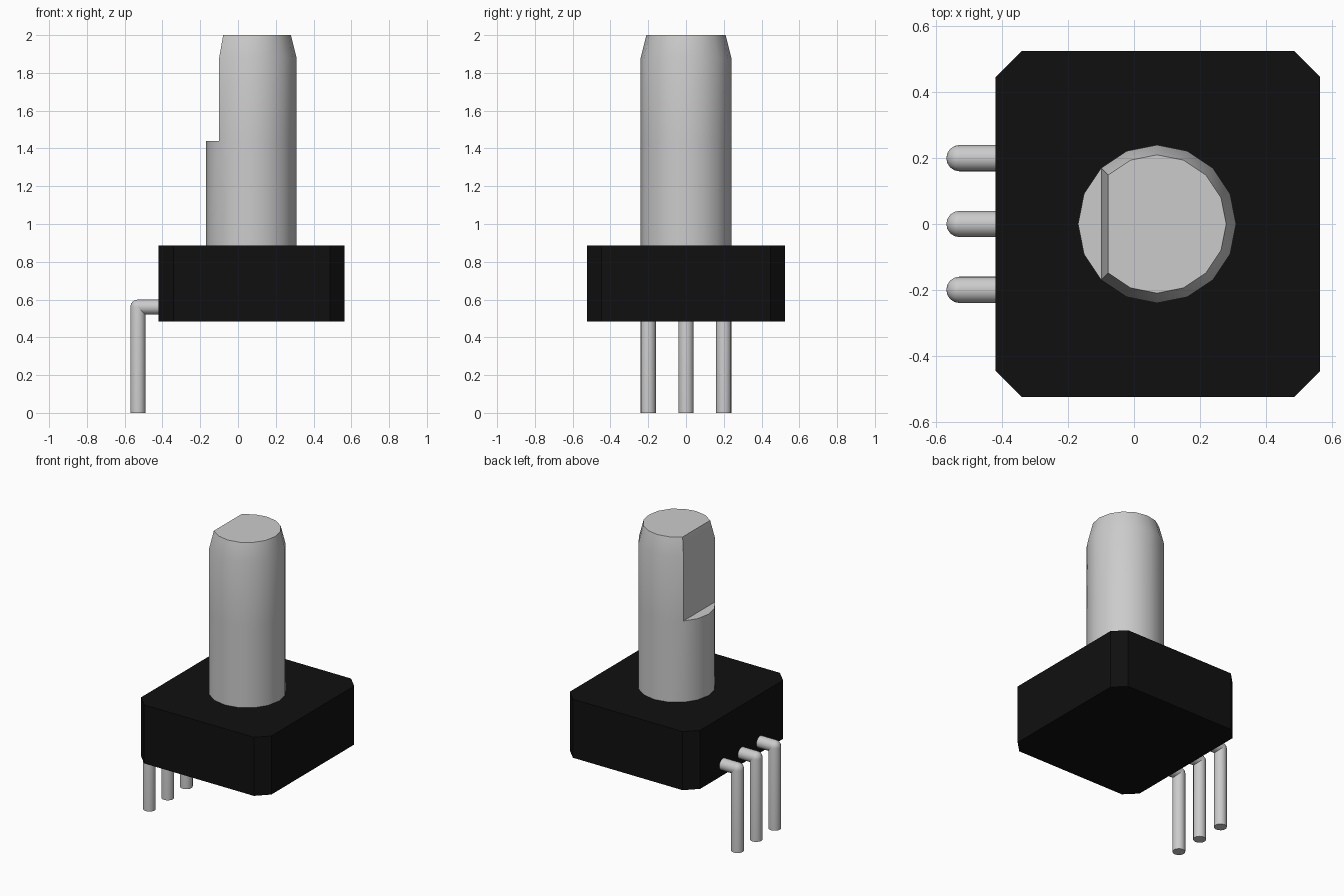
import bpy, bmesh, math

default = bpy.data.objects.get("Cube")
if default:
    bpy.data.objects.remove(default, do_unlink=True)


def material(name, rgb):
    m = bpy.data.materials.new(name)
    m.use_nodes = True
    m.diffuse_color = (*rgb, 1)
    m.node_tree.nodes["Principled BSDF"].inputs["Base Color"].default_value = (*rgb, 1)
    return m


METAL = material("light grey metal", (0.6, 0.6, 0.6))
BLACK = material("black plastic", (0.005, 0.005, 0.005))


def finish(name, bm, mat):
    """Turn a bmesh into a smooth-shaded object with sharp edges kept."""
    bmesh.ops.recalc_face_normals(bm, faces=bm.faces)
    mesh = bpy.data.meshes.new(name)
    bm.to_mesh(mesh)
    bm.free()
    mesh.materials.append(mat)
    ob = bpy.data.objects.new(name, mesh)
    bpy.context.collection.objects.link(ob)
    bpy.ops.object.select_all(action='DESELECT')
    ob.select_set(True)
    bpy.context.view_layer.objects.active = ob
    bpy.ops.object.shade_smooth_by_angle(angle=math.radians(30))
    return ob


def bridge(bm, a, b):
    """Wall of quads between two closed loops of equal length."""
    for i in range(len(a)):
        j = (i + 1) % len(a)
        bm.faces.new((a[i], a[j], b[j], b[i]))


# Housing: block with chamfered vertical corners
X0, X1, Y, Z0, Z1, C = -0.42, 0.565, 0.525, 0.485, 0.885, 0.078
outline = [(X0 + C, -Y), (X1 - C, -Y), (X1, -Y + C), (X1, Y - C),
           (X1 - C, Y), (X0 + C, Y), (X0, Y - C), (X0, -Y + C)]
bm = bmesh.new()
low, high = [[bm.verts.new((x, y, z)) for x, y in outline] for z in (Z0, Z1)]
bridge(bm, low, high)
bm.faces.new(low)
bm.faces.new(high)
finish("housing", bm, BLACK)

# Shaft: 16-sided rod, flat cut on the -x side of its upper part, tapered tip
SIDES, SHAFT_X = 16, 0.07
bm = bmesh.new()


def ring(radius, z, steps):
    angles = [math.tau * s / SIDES for s in steps]
    return [bm.verts.new((SHAFT_X + radius * math.cos(a), radius * math.sin(a), z))
            for a in angles]


full, kept = range(-6, 10), range(-6, 7)
base = ring(0.24, 0.88, full)
step = ring(0.24, 1.44, full)
shoulder = ring(0.24, 1.88, kept)
tip = ring(0.21, 2.0, kept)
n = len(kept)
bridge(bm, base, step)
bridge(bm, step[:n], shoulder)
bridge(bm, shoulder, tip)
bm.faces.new(base)
bm.faces.new(tip)
bm.faces.new(step[n - 1:] + step[:1])      # ledge below the flat
finish("shaft", bm, METAL)

# Pins: round wire with a rounded elbow, running from the housing down to z = 0
PIN_X, PIN_Z, R, N = -0.53, 0.56, 0.04, 16


def pin(name, y):
    bm = bmesh.new()

    def loop(radius, offset, vertical):
        pts = []
        for i in range(N):
            a = math.tau * i / N
            u, v = radius * math.cos(a), radius * math.sin(a)
            co = (PIN_X + u, y + v, offset) if vertical else (offset, y + u, PIN_Z + v)
            pts.append(bm.verts.new(co))
        return pts

    # leg with a domed top that forms the outside of the elbow
    loops = [loop(R, 0, True)]
    for k in range(4):
        a = math.pi / 2 * k / 4
        loops.append(loop(R * math.cos(a), PIN_Z + R * math.sin(a), True))
    for a, b in zip(loops, loops[1:]):
        bridge(bm, a, b)
    bm.faces.new(loops[0])
    apex = bm.verts.new((PIN_X, y, PIN_Z + R))
    for i in range(N):
        bm.faces.new((loops[-1][i], loops[-1][(i + 1) % N], apex))
    # arm into the housing
    a, b = loop(R, PIN_X, False), loop(R, X0 + 0.01, False)
    bridge(bm, a, b)
    bm.faces.new(a)
    bm.faces.new(b)
    finish(name, bm, METAL)


for label, y in (("front", -0.2), ("middle", 0), ("back", 0.2)):
    pin(label + "_pin", y)
